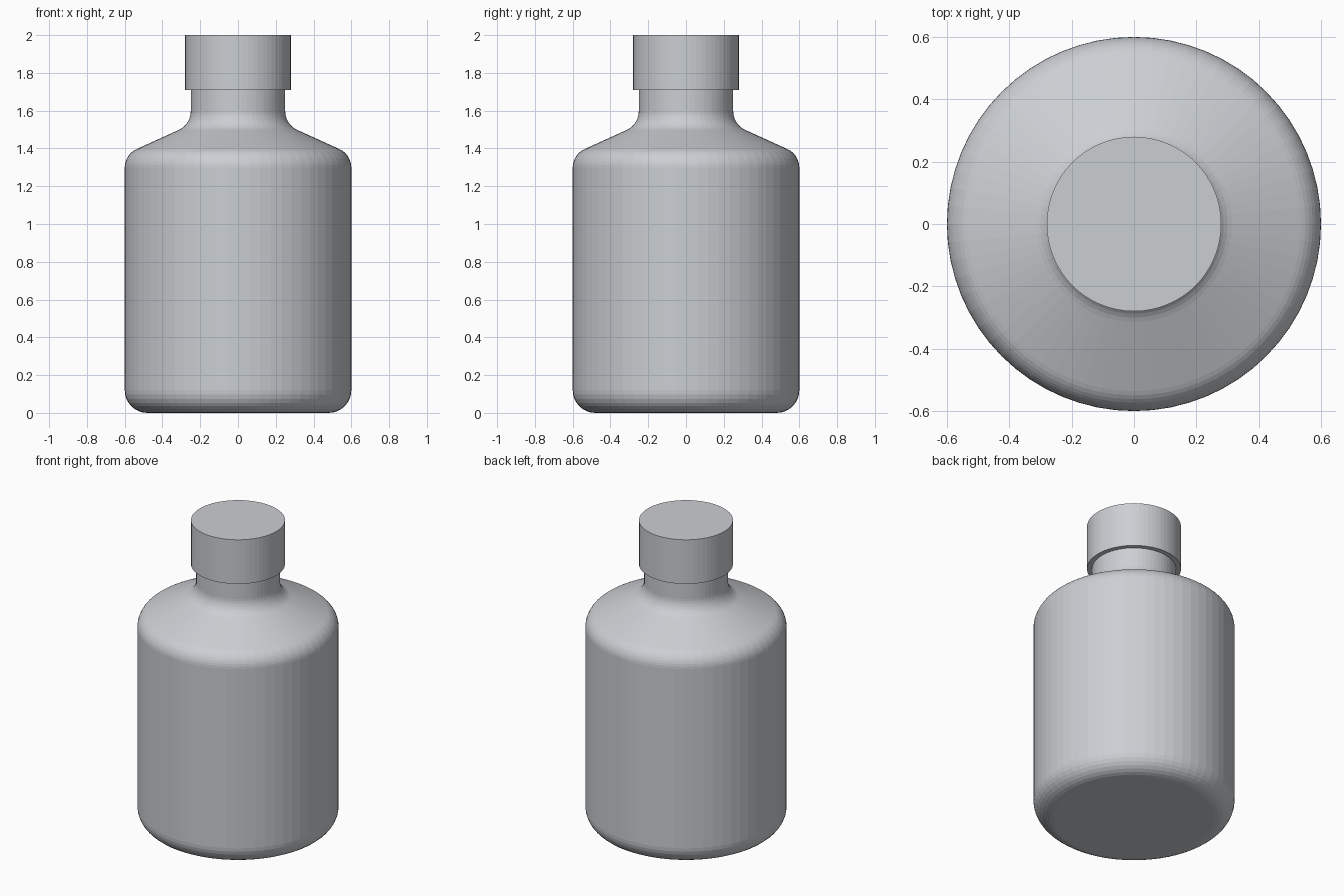
import bpy, bmesh, math
from mathutils import Vector

SEGMENTS = 64

cube = bpy.data.objects.get("Cube")
if cube:
    bpy.data.objects.remove(cube, do_unlink=True)

grey = bpy.data.materials.new("light_grey")
grey.use_nodes = True
colour = (0.6, 0.62, 0.65, 1)
grey.diffuse_color = colour
grey.node_tree.nodes["Principled BSDF"].inputs["Base Color"].default_value = colour


def fillet(before, corner, after, tangent, steps=8):
    """Round a profile corner with a circular arc of the given tangent length."""
    before, corner, after = Vector(before), Vector(corner), Vector(after)
    u, v = (before - corner).normalized(), (after - corner).normalized()
    half = u.angle(v) / 2
    bisector = (u + v).normalized()
    centre = corner + bisector * (tangent / math.cos(half))
    radius = tangent * math.tan(half)
    sweep = math.pi / 2 - half
    side = (v - u).normalized()
    angles = [sweep * (2 * i / steps - 1) for i in range(steps + 1)]
    return [centre + radius * (side * math.sin(a) - bisector * math.cos(a)) for a in angles]


def lathe(name, profile):
    """Turn an (r, z) profile around z, closing both ends with flat discs."""
    bm = bmesh.new()
    rings = []
    for r, z in profile:
        ring = []
        for i in range(SEGMENTS):
            a = math.tau * i / SEGMENTS
            ring.append(bm.verts.new((r * math.cos(a), r * math.sin(a), z)))
        rings.append(ring)
    for low, high in zip(rings, rings[1:]):
        for i in range(SEGMENTS):
            j = (i + 1) % SEGMENTS
            bm.faces.new((low[i], low[j], high[j], high[i]))
    bm.faces.new(rings[0][::-1])
    bm.faces.new(rings[-1])
    mesh = bpy.data.meshes.new(name)
    bm.to_mesh(mesh)
    bm.free()
    mesh.materials.append(grey)
    obj = bpy.data.objects.new(name, mesh)
    bpy.context.collection.objects.link(obj)
    return obj


# Bottle body: rounded base, straight wall, sloping shoulder and neck
base_centre, base_edge = (0, 0), (0.6, 0)
shoulder_edge, neck_foot, neck_top = (0.6, 1.368), (0.25, 1.527), (0.25, 1.71)
body = (fillet(base_centre, base_edge, shoulder_edge, 0.12)
        + fillet(base_edge, shoulder_edge, neck_foot, 0.07)
        + fillet(shoulder_edge, neck_foot, neck_top, 0.07)
        + [neck_top])
lathe("bottle_body", body)

# Plain cylindrical cap
lathe("cap", [(0.28, 1.71), (0.28, 2.0)])
